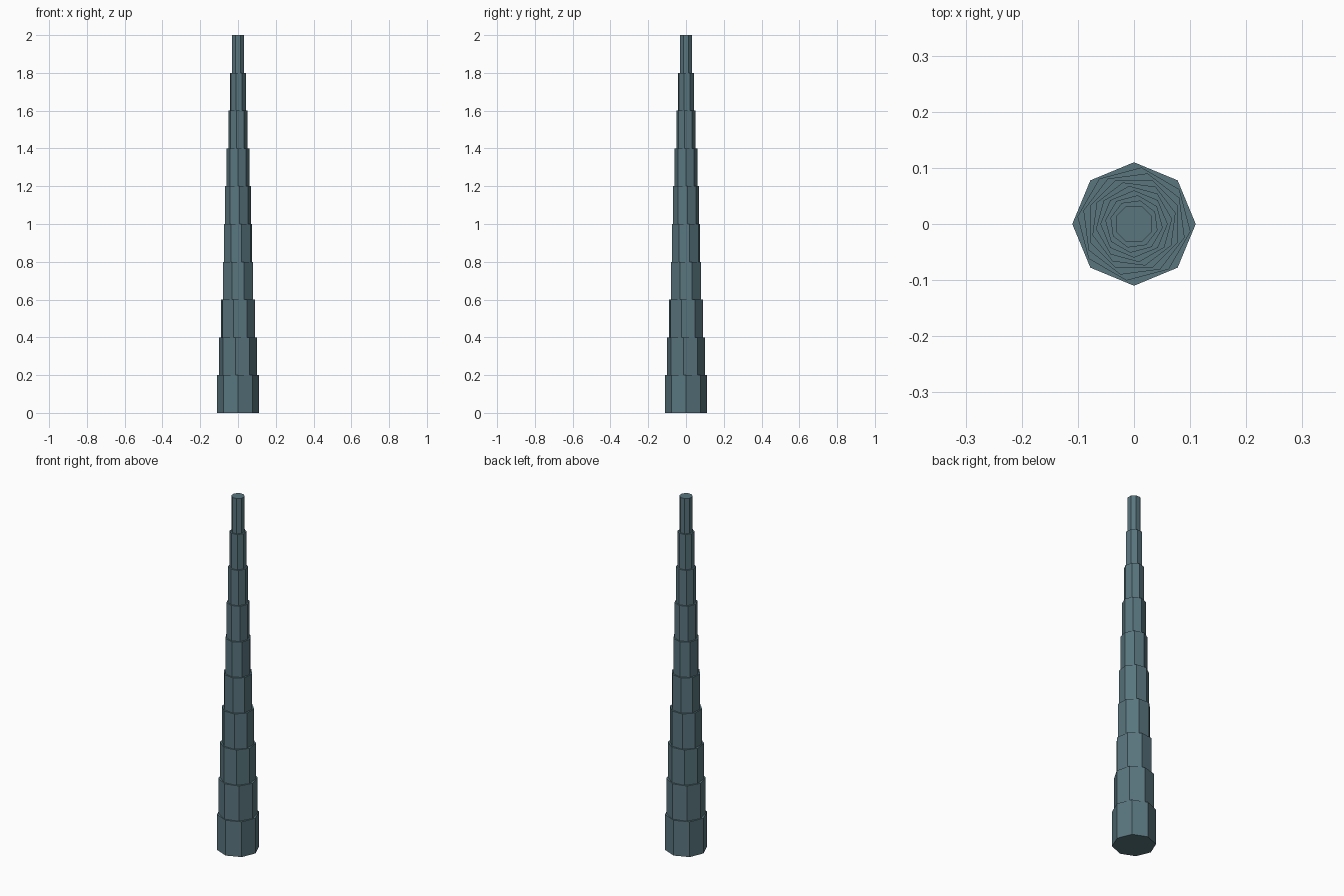
import bpy, math

if "Cube" in bpy.data.objects:
    bpy.data.objects.remove(bpy.data.objects["Cube"])

SECTIONS = 10
HEIGHT = 0.2
R_BOTTOM, R_TOP = 0.11, 0.035
TWIST = math.radians(-7.5)

mat = bpy.data.materials.new("slate_teal")
mat.diffuse_color = (0.10, 0.18, 0.21, 1)
mat.use_nodes = True
mat.node_tree.nodes["Principled BSDF"].inputs["Base Color"].default_value = mat.diffuse_color

# Stacked octagonal sections, each narrower and twisted a little further
for i in range(SECTIONS):
    r = R_BOTTOM + (R_TOP - R_BOTTOM) * i / (SECTIONS - 1)
    bpy.ops.mesh.primitive_cylinder_add(
        vertices=8, radius=r, depth=HEIGHT,
        location=(0, 0, HEIGHT * (i + 0.5)),
        rotation=(0, 0, TWIST * i))
    section = bpy.context.object
    section.name = f"spire_section_{i + 1}"
    section.data.materials.append(mat)
